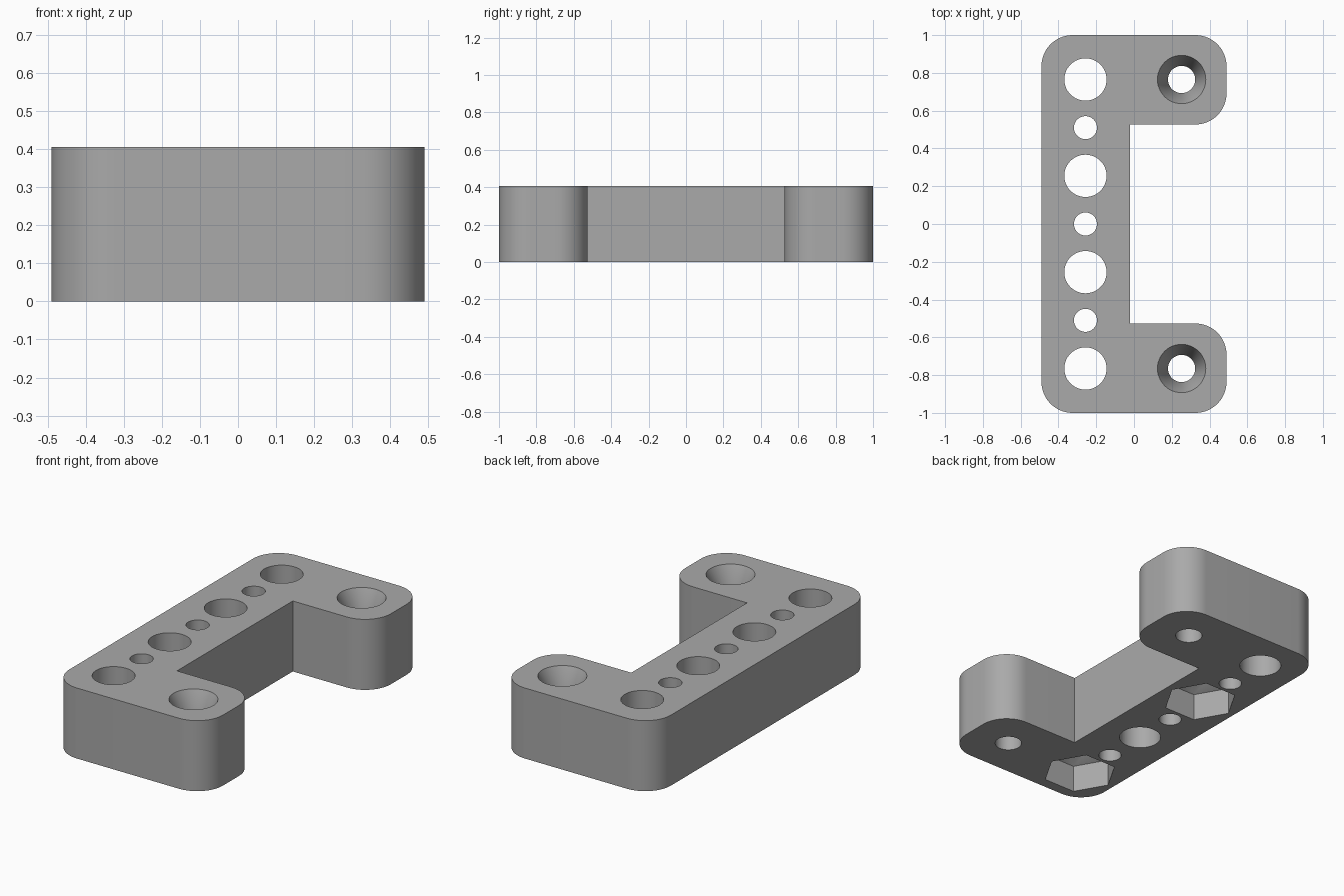
import bpy, bmesh, math

cube = bpy.data.objects.get("Cube")
if cube:
    bpy.data.objects.remove(cube, do_unlink=True)

HEIGHT = 0.406
HOLE_X, ARM_X, PITCH = -0.257, 0.252, 0.255

grey = bpy.data.materials.new("plain grey")
grey.use_nodes = True
grey.diffuse_color = (0.4, 0.4, 0.4, 1)
grey.node_tree.nodes["Principled BSDF"].inputs["Base Color"].default_value = (0.4, 0.4, 0.4, 1)


def make_object(name, bm):
    bmesh.ops.recalc_face_normals(bm, faces=bm.faces)
    mesh = bpy.data.meshes.new(name)
    bm.to_mesh(mesh)
    bm.free()
    mesh.materials.append(grey)
    ob = bpy.data.objects.new(name, mesh)
    bpy.context.collection.objects.link(ob)
    return ob


def ring(bm, x, y, z, r, n=48):
    return [bm.verts.new((x + r * math.cos(math.tau * i / n),
                          y + r * math.sin(math.tau * i / n), z)) for i in range(n)]


def turned_cutter(name, x, y, profile):
    """Round cutter from (radius, height) pairs."""
    bm = bmesh.new()
    rings = [ring(bm, x, y, z, r) for r, z in profile]
    for a, b in zip(rings, rings[1:]):
        for i in range(len(a)):
            j = (i + 1) % len(a)
            bm.faces.new((a[i], a[j], b[j], b[i]))
    bm.faces.new(rings[0])
    bm.faces.new(rings[-1])
    return make_object(name, bm)


def hex_cutter(name, x, y, r, depth, hole_r, rise):
    """Nut pocket with a roof tapering to the round hole."""
    bm = bmesh.new()
    low, high = ring(bm, x, y, -0.05, r, 6), ring(bm, x, y, depth, r, 6)
    top = ring(bm, x, y, depth + rise, hole_r, 48)
    bmesh.ops.convex_hull(bm, input=low + high + top)
    return make_object(name, bm)


def cut(target, cutter):
    mod = target.modifiers.new(cutter.name, "BOOLEAN")
    mod.operation, mod.solver, mod.object = "DIFFERENCE", "EXACT", cutter
    bpy.context.view_layer.objects.active = target
    bpy.ops.object.modifier_apply(modifier=mod.name)
    bpy.data.objects.remove(cutter, do_unlink=True)


# Bracket body: C-shaped outline with rounded outer corners
half = [(-0.49, 1.0, 0.165), (0.49, 1.0, 0.165), (0.49, 0.527, 0.165), (-0.02, 0.527, 0)]
corners = half + [(x, -y, r) for x, y, r in reversed(half)]
outline = []
for x, y, r in corners:
    if r == 0:
        outline.append((x, y))
        continue
    sx = 1 if x > 0 else -1
    outer = abs(y) > 0.9
    sy = (1 if y > 0 else -1) * (1 if outer else -1)
    start = math.atan2(sy, sx) + math.pi / 4
    for i in range(17):
        a = start - math.pi / 2 * i / 16
        outline.append((x - sx * r + r * math.cos(a), y - sy * r + r * math.sin(a)))
bm = bmesh.new()
face = bm.faces.new([bm.verts.new((x, y, 0)) for x, y in outline])
ext = bmesh.ops.extrude_face_region(bm, geom=[face])
bmesh.ops.translate(bm, vec=(0, 0, HEIGHT),
                    verts=[v for v in ext["geom"] if isinstance(v, bmesh.types.BMVert)])
bracket = make_object("bracket_body", bm)

# Alternating large and small holes along the spine
for k in range(-3, 4):
    r = 0.112 if k % 2 else 0.061
    cut(bracket, turned_cutter("spine_hole", HOLE_X, k * PITCH, [(r, -0.1), (r, HEIGHT + 0.1)]))

# Nut pockets under two of the large holes
for k in (-3, 1):
    cut(bracket, hex_cutter("nut_pocket", HOLE_X, k * PITCH, 0.2, 0.157, 0.112, 0.04))

# Countersunk screw holes in the arms
for y in (-3 * PITCH, 3 * PITCH):
    cut(bracket, turned_cutter("screw_hole", ARM_X, y,
        [(0.072, -0.1), (0.072, HEIGHT - 0.13), (0.128, HEIGHT), (0.128, HEIGHT + 0.1)]))

bpy.ops.object.select_all(action="DESELECT")
bracket.select_set(True)
bpy.context.view_layer.objects.active = bracket
bpy.ops.object.shade_smooth_by_angle(angle=math.radians(30))
